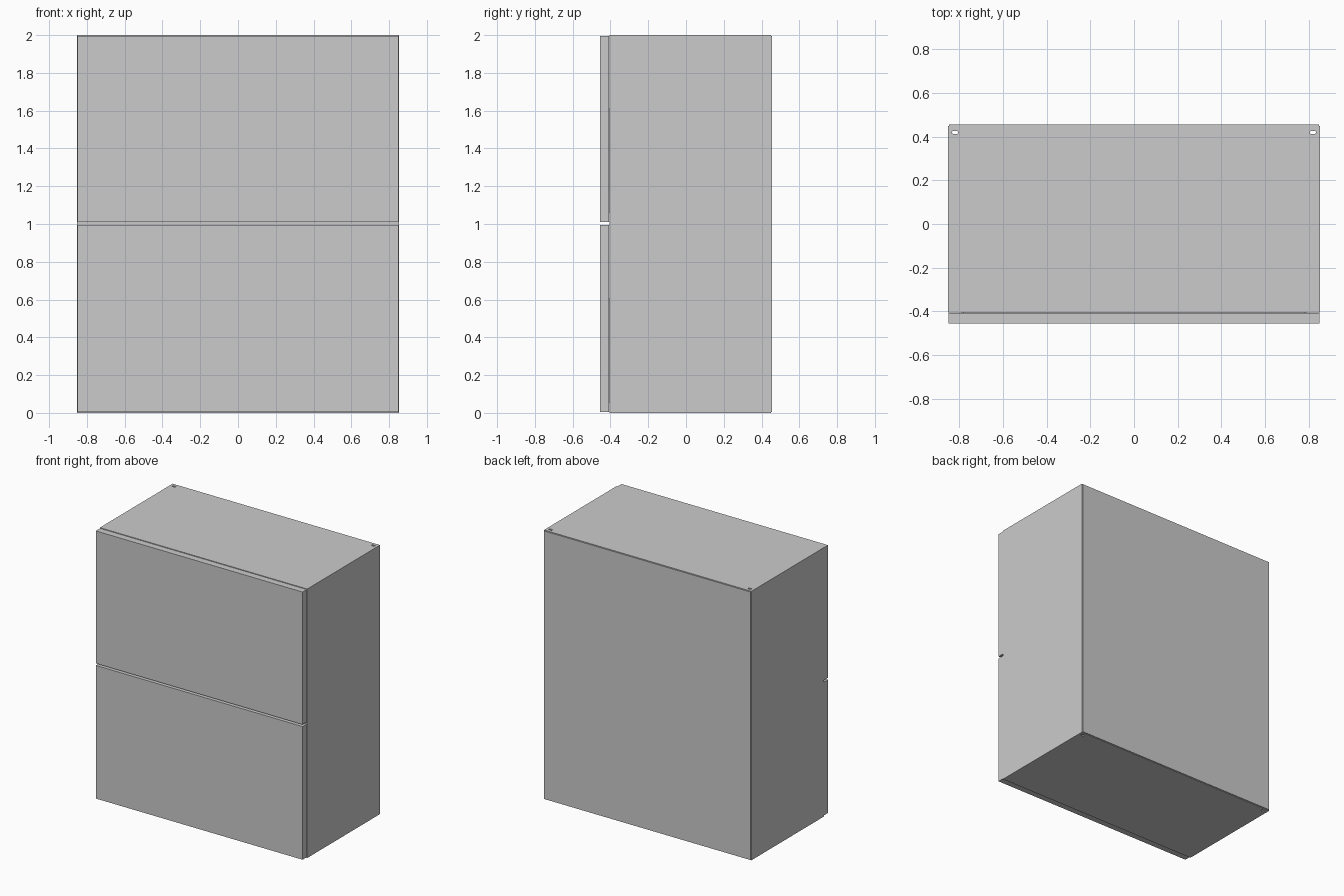
import bpy, bmesh
from mathutils import Matrix, Vector

if "Cube" in bpy.data.objects:
    bpy.data.objects.remove(bpy.data.objects["Cube"])

W, D, T = 0.853, 0.45, 0.01      # half width, back of carcass, sheet thickness
FRONT = -0.405                   # front edge of the carcass


def box(name, lo, hi):
    lo, hi = Vector(lo), Vector(hi)
    bm = bmesh.new()
    bmesh.ops.create_cube(bm, size=1, matrix=Matrix.Translation((lo + hi) / 2)
                          @ Matrix.Diagonal((*(hi - lo), 1)))
    me = bpy.data.meshes.new(name)
    bm.to_mesh(me)
    bm.free()
    ob = bpy.data.objects.new(name, me)
    bpy.context.collection.objects.link(ob)
    return ob


# Side walls
for s, side in ((-1, "left"), (1, "right")):
    xs = sorted((s * (W - T), s * W))
    box(side + "_side", (xs[0], FRONT, 0), (xs[1], D, 2))

# Slot cutters for the rear corners, with rounded ends
slots = []
for s, side in ((-1, "left"), (1, "right")):
    c = box(side + "_slot_cutter", (s * 0.82 - 0.014, 0.413, -0.1), (s * 0.82 + 0.014, 0.427, 2.1))
    bm = bmesh.new()
    bm.from_mesh(c.data)
    upright = [e for e in bm.edges if abs(e.verts[0].co.z - e.verts[1].co.z) > 1]
    bmesh.ops.bevel(bm, geom=upright, offset=0.006, segments=4, profile=0.5, affect='EDGES')
    bm.to_mesh(c.data)
    bm.free()
    c.hide_render = True
    c.hide_set(True)
    slots.append(c)

# Top and bottom panels, slotted at the rear corners
for name, z in (("bottom_panel", 0), ("top_panel", 2 - T)):
    panel = box(name, (-W + T, FRONT, z), (W - T, D, z + T))
    for c in slots:
        m = panel.modifiers.new("slot", 'BOOLEAN')
        m.operation = 'DIFFERENCE'
        m.solver = 'EXACT'
        m.object = c

# Back panel, slightly inset from the outline
box("back_panel", (-0.848, D, 0.004), (0.848, 0.456, 1.996))

# Rail behind the gap between the drawers
box("middle_rail", (-W + T, FRONT, 0.985), (W - T, FRONT + 0.03, 1.023))

# Drawer fronts with their trays
for name, z0, z1 in (("lower", 0.006, 0.996), ("upper", 1.011, 1.996)):
    box(name + "_drawer_front", (-0.85, -0.456, z0), (0.85, FRONT - 0.002, z1))
    x, yf, yb, zb, zt = 0.79, FRONT - 0.002, 0.38, z0 + 0.05, z0 + 0.6
    box(name + "_drawer_base", (-x, yf, zb), (x, yb, zb + T))
    box(name + "_drawer_back", (-x, yb - T, zb + T), (x, yb, zt))
    box(name + "_drawer_left", (-x, yf, zb + T), (-x + T, yb - T, zt))
    box(name + "_drawer_right", (x - T, yf, zb + T), (x, yb - T, zt))
